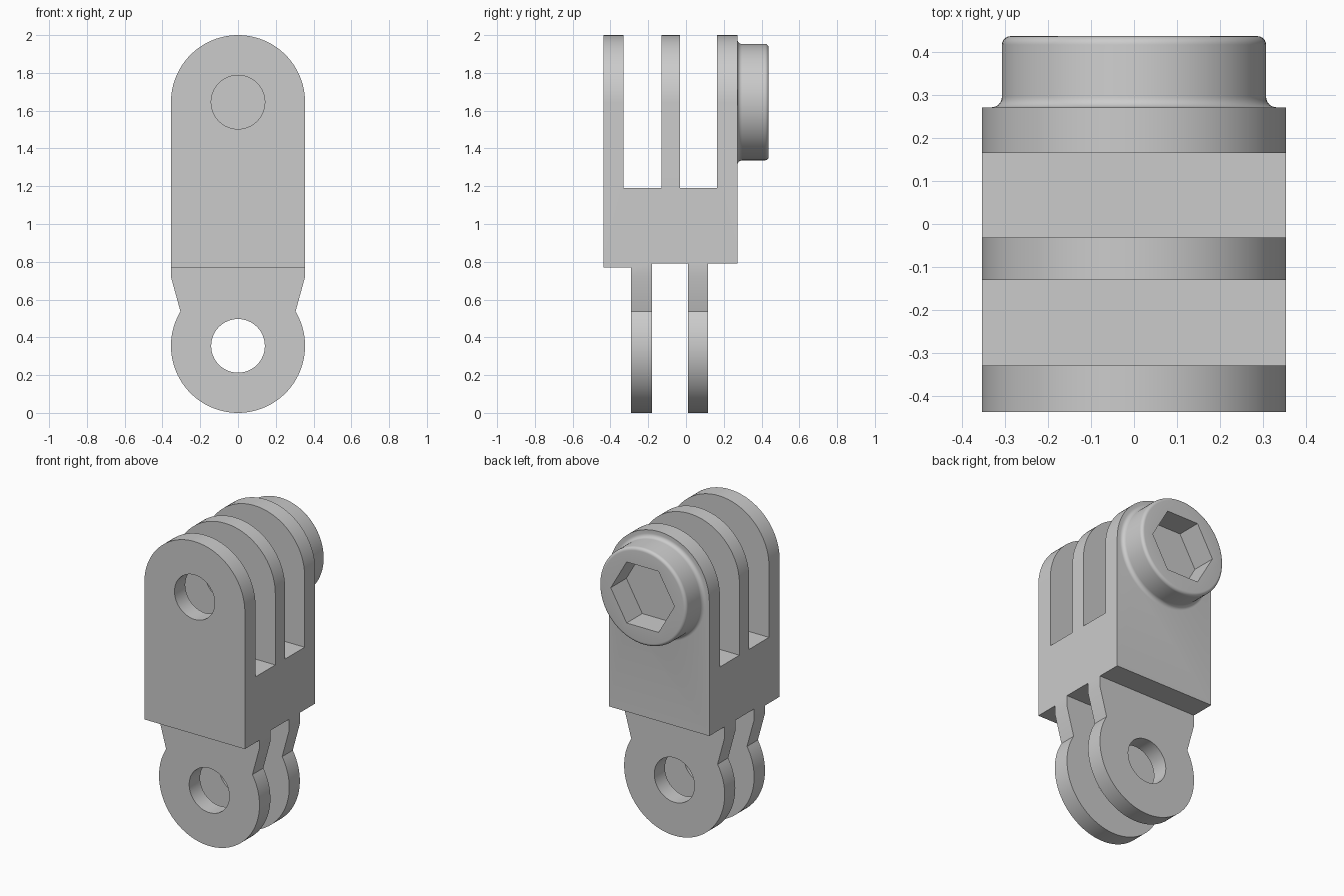
import bpy, bmesh, math
from mathutils import Matrix, Vector

if "Cube" in bpy.data.objects:
    bpy.data.objects.remove(bpy.data.objects["Cube"], do_unlink=True)

R = 0.355            # lug radius and half width
BORE = 0.142
TOP_Z, LOW_Z = 1.645, R
BACK = 0.272         # back face of the body
END = 0.438          # outer face of the nut boss

grey = bpy.data.materials.new("plain grey")
grey.use_nodes = True
colour = (0.6, 0.6, 0.6, 1)
grey.diffuse_color = colour
grey.node_tree.nodes["Principled BSDF"].inputs["Base Color"].default_value = colour


def make_object(name, bm):
    bmesh.ops.recalc_face_normals(bm, faces=bm.faces)
    mesh = bpy.data.meshes.new(name)
    bm.to_mesh(mesh)
    bm.free()
    mesh.materials.append(grey)
    ob = bpy.data.objects.new(name, mesh)
    bpy.context.collection.objects.link(ob)
    return ob


def prism(name, points, direction):
    """Extrude a closed outline of 3D points along a direction."""
    bm = bmesh.new()
    face = bm.faces.new([bm.verts.new(p) for p in points])
    ext = bmesh.ops.extrude_face_region(bm, geom=[face])
    verts = [v for v in ext["geom"] if isinstance(v, bmesh.types.BMVert)]
    bmesh.ops.translate(bm, verts=verts, vec=direction)
    return make_object(name, bm)


def arc(cx, cz, r, start, end, steps):
    return [(cx + r * math.cos(start + (end - start) * i / steps),
             cz + r * math.sin(start + (end - start) * i / steps))
            for i in range(steps + 1)]


def rod(name, z, r, sides, y0, y1):
    """Prism of a regular polygon running along y."""
    ring = arc(0, z, r, 0, math.tau, sides)[:-1]
    return prism(name, [(x, y0, h) for x, h in ring], (0, y1 - y0, 0))


def combine(target, tool, operation):
    mod = target.modifiers.new(operation, 'BOOLEAN')
    mod.operation, mod.object, mod.solver = operation, tool, 'EXACT'
    bpy.context.view_layer.objects.active = target
    bpy.ops.object.modifier_apply(modifier=mod.name)
    bpy.data.objects.remove(tool, do_unlink=True)


# Front outline: arched top, waisted neck, round lower lug
waist = math.asin((0.537 - LOW_Z) / R)
outline = arc(0, TOP_Z, R, 0, math.pi, 48)
outline += [(-R, 0.72)]
outline += arc(0, LOW_Z, R, math.pi - waist, math.tau + waist, 72)
outline += [(R, 0.72)]
body = prism("hinge_body", [(x, -0.6, z) for x, z in outline], (0, 1.2, 0))

# Side outline: three upper prongs and two lower prongs
hi, lo, floor = 2.1, -0.1, 1.19
side = [(-0.438, 0.77), (-0.29, 0.77), (-0.29, lo), (-0.18, lo), (-0.18, 0.79),
        (0.01, 0.79), (0.01, lo), (0.117, lo), (0.117, 0.79), (BACK, 0.79),
        (BACK, hi), (0.165, hi), (0.165, floor), (-0.032, floor), (-0.032, hi),
        (-0.131, hi), (-0.131, floor), (-0.33, floor), (-0.33, hi), (-0.438, hi)]
comb = prism("prong_outline", [(-0.6, y, z) for y, z in side], (1.2, 0, 0))
combine(body, comb, 'INTERSECT')

# Nut boss: lathed profile with a base fillet and a rounded rim
r, fillet, rim = 0.308, 0.025, 0.02
profile = [(0, BACK - 0.04), (r + fillet, BACK - 0.04)]
profile += arc(r + fillet, BACK + fillet, fillet, 1.5 * math.pi, math.pi, 6)
profile += arc(r - rim, END - rim, rim, 0, math.pi / 2, 6)
profile += [(0, END)]
bm = bmesh.new()
verts = [bm.verts.new((x, y, TOP_Z)) for x, y in profile]
edges = [bm.edges.new(pair) for pair in zip(verts, verts[1:])]
bmesh.ops.spin(bm, geom=verts + edges, cent=(0, 0, TOP_Z), axis=(0, 1, 0),
               angle=math.tau, steps=96, use_duplicate=False)
bmesh.ops.remove_doubles(bm, verts=bm.verts, dist=0.0001)
boss = make_object("nut_boss", bm)
combine(body, boss, 'UNION')

# Bolt bores and the hexagonal nut pocket
for z in (TOP_Z, LOW_Z):
    combine(body, rod("bore", z, BORE, 64, -0.7, 0.7), 'DIFFERENCE')
combine(body, rod("nut_pocket", TOP_Z, 0.225, 6, 0.28, 0.7), 'DIFFERENCE')

bpy.ops.object.select_all(action='DESELECT')
body.select_set(True)
bpy.context.view_layer.objects.active = body
bpy.ops.object.shade_smooth_by_angle(angle=math.radians(30))
